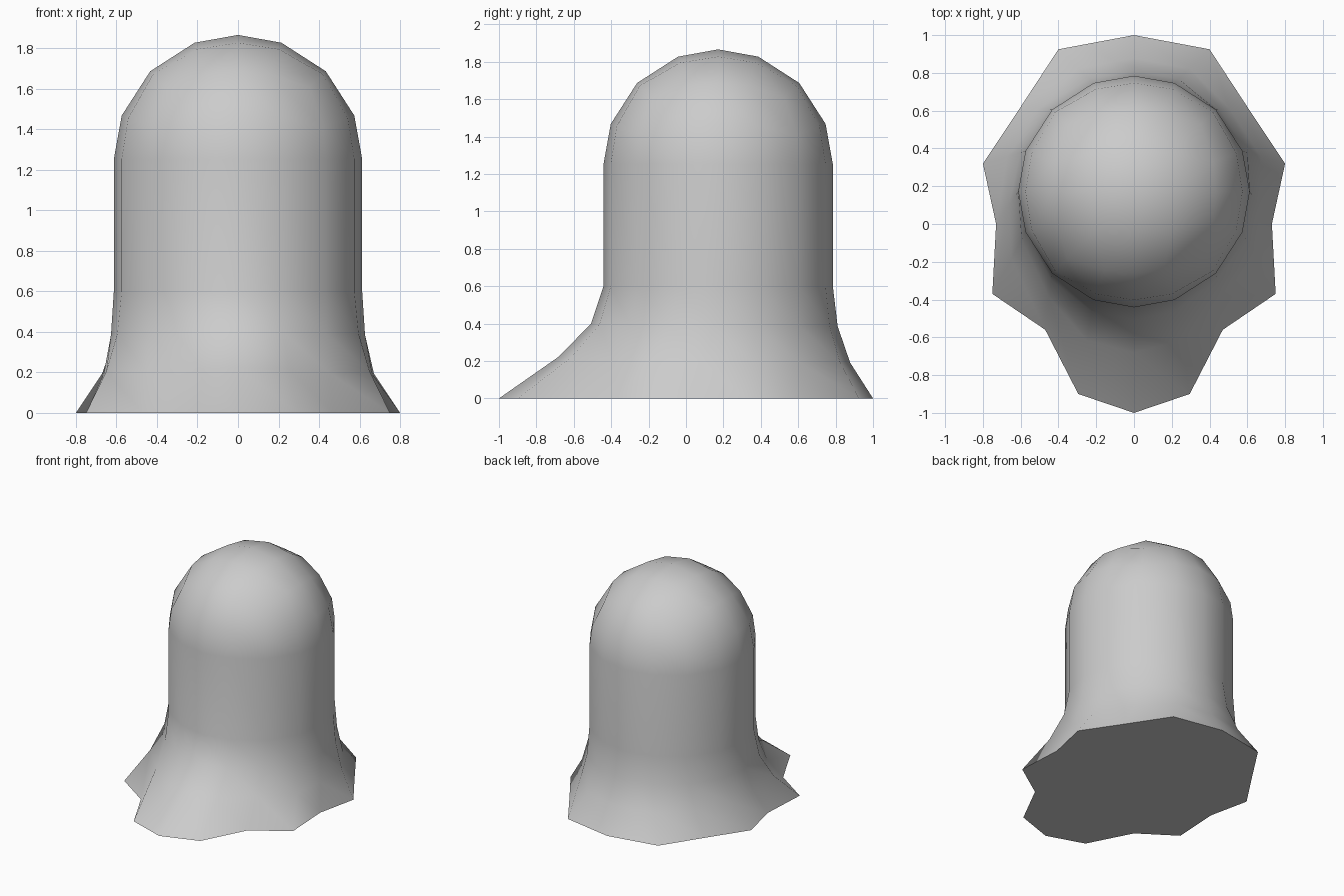
import bpy, bmesh
from math import atan2, pi
from mathutils import Vector

if "Cube" in bpy.data.objects:
    bpy.data.objects.remove(bpy.data.objects["Cube"])

R, CY, DOME_Z = 0.613, 0.172, 1.253

# Half outline of the wavy hem, front to back (right side)
HALF = [(0, -1.0), (0.295, -0.9), (0.47, -0.56), (0.75, -0.37), (0.73, 0.0),
        (0.80, 0.32), (0.60, 0.62), (0.40, 0.925), (0, 1.0)]
HEM = [Vector(p) for p in HALF] + [Vector((-x, y)) for x, y in HALF[-2:0:-1]]

bm = bmesh.new()

# Dome: upper half of a cube-based sphere
bmesh.ops.create_cube(bm, size=2)
bmesh.ops.subdivide_edges(bm, edges=bm.edges[:], cuts=3, use_grid_fill=True)
bmesh.ops.delete(bm, geom=[v for v in bm.verts if v.co.z < -0.1], context='VERTS')
grid = {0: 0.0, 1: 0.374, 2: 1.0}
for v in bm.verts:
    d = Vector([grid[round(abs(c) * 2)] * (1 if c > 0 else -1) for c in v.co])
    v.co = d.normalized() * R + Vector((0, CY, DOME_Z))


def around(v):
    """Angle about the body axis, starting at the front."""
    return (atan2(v.co.y - CY, v.co.x) + pi / 2 + 1e-4) % (2 * pi)


# Body wall and flared skirt, ring by ring down from the dome's rim
ring = sorted([v for v in bm.verts if abs(v.co.z - DOME_Z) < 1e-4], key=around)
base = [v.co.xy.copy() for v in ring]
n = len(ring)
for z, t, lift in [(0.6, 0, 0), (0.385, 0.12, 0.04), (0.19, 0.43, 0.09), (0, 1, 0)]:
    new = []
    for b, h in zip(base, HEM):
        flare = max(0, (h - b).length - 0.2)
        p = b.lerp(h, t)
        new.append(bm.verts.new((p.x, p.y, z + lift * flare)))
    for i in range(n):
        j = (i + 1) % n
        bm.faces.new((ring[i], ring[j], new[j], new[i]))
    ring = new

# Flat underside with a crisp rim
for f in bm.faces:
    f.smooth = True
under = bm.faces.new(ring)
bmesh.ops.recalc_face_normals(bm, faces=bm.faces[:])
under.smooth = False
for e in under.edges:
    e.smooth = False

mesh = bpy.data.meshes.new("draped_body")
bm.to_mesh(mesh)
bm.free()
bpy.context.collection.objects.link(bpy.data.objects.new("draped_body", mesh))
